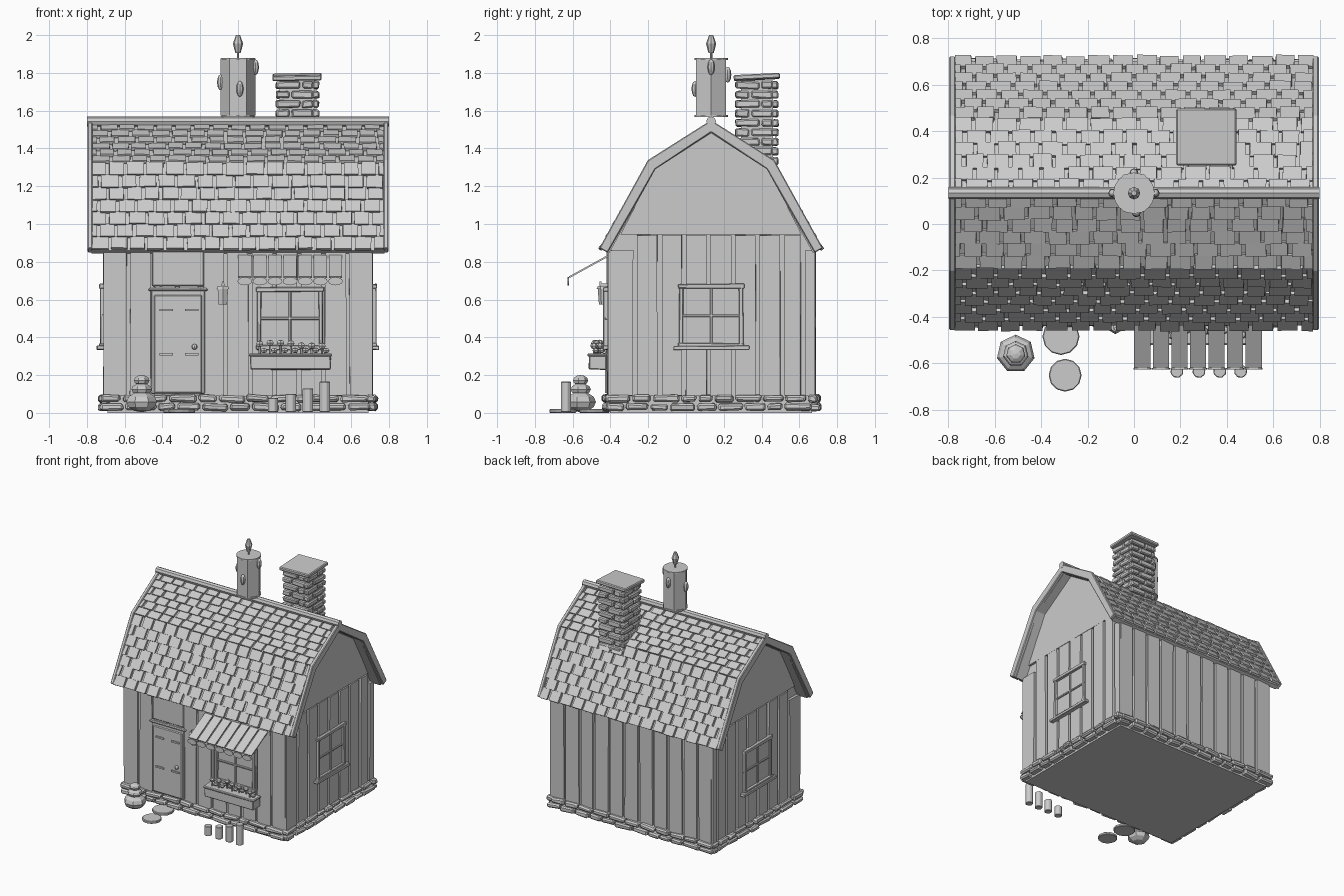
import bpy, bmesh, math, random
from mathutils import Matrix, Vector

if "Cube" in bpy.data.objects:
    bpy.data.objects.remove(bpy.data.objects["Cube"])
random.seed(4)
R = random.uniform
CY = 0.133  # y of the ridge


def rot(a, axis):
    return Matrix.Rotation(a, 4, axis)


def box(bm, c, s, m=None, jit=0.0):
    mat = Matrix.Translation(c) @ (m or Matrix()) @ Matrix.Diagonal((*s, 1))
    vs = bmesh.ops.create_cube(bm, size=1, matrix=mat)['verts']
    for v in vs:
        v.co += Vector((R(-jit, jit), R(-jit, jit), R(-jit, jit)))


def span(bm, x0, x1, y0, y1, z0, z1, jit=0.0):
    box(bm, ((x0 + x1) / 2, (y0 + y1) / 2, (z0 + z1) / 2), (x1 - x0, y1 - y0, z1 - z0), None, jit)


def cyl(bm, c, r, h, n=12, m=None, r2=None):
    bmesh.ops.create_cone(bm, cap_ends=True, segments=n, radius1=r, radius2=r if r2 is None else r2,
                          depth=h, matrix=Matrix.Translation(c) @ (m or Matrix()))


def ball(bm, c, s, u=8, v=6):
    bmesh.ops.create_uvsphere(bm, u_segments=u, v_segments=v, radius=1,
                              matrix=Matrix.Translation(c) @ Matrix.Diagonal((*s, 1)))


def done(bm, name, bevel=0.0, smooth=False, m=None):
    if m:
        bm.transform(m)
    bmesh.ops.recalc_face_normals(bm, faces=bm.faces[:])
    me = bpy.data.meshes.new(name)
    bm.to_mesh(me)
    bm.free()
    ob = bpy.data.objects.new(name, me)
    bpy.context.collection.objects.link(ob)
    if bevel:
        b = ob.modifiers.new("edge", 'BEVEL')
        b.width, b.segments = bevel, 1
    if smooth:
        bpy.ops.object.select_all(action='DESELECT')
        ob.select_set(True)
        bpy.context.view_layer.objects.active = ob
        bpy.ops.object.shade_smooth_by_angle(angle=math.radians(40))
    return ob


def prism(bm, pts, x0, x1):
    a = [bm.verts.new((x0, y, z)) for y, z in pts]
    b = [bm.verts.new((x1, y, z)) for y, z in pts]
    bm.faces.new(a)
    bm.faces.new(b[::-1])
    for i in range(len(pts)):
        j = (i + 1) % len(pts)
        bm.faces.new((a[i], b[i], b[j], a[j]))


def arch(half):  # half profile (eave, knee, ridge) mirrored about the ridge
    return [(CY - d, z) for d, z in half] + [(CY + d, z) for d, z in half[-2::-1]]


# house core and plain gable panels
bm = bmesh.new()
prism(bm, arch([(.535, .0), (.535, .86), (.3, 1.30), (0, 1.49)]), -.69, .69)
done(bm, "house_core")
bm = bmesh.new()
for s in (-1, 1):
    prism(bm, arch([(.48, .945), (.3, 1.29), (0, 1.48)]), s * .68, s * .708)
done(bm, "gable_panels")

# vertical wall planks with gaps
bm = bmesh.new()
for i in range(11):
    w = 1.42 / 11
    x = -.71 + i * w
    g = R(.008, .012)
    span(bm, x + g, x + w - g, .66, .685, .09, .86, .003)
    span(bm, x + g, x + w - g, -.415, -.39, .09, .86, .003)
for s in (-1, 1):
    edges = [-.412] + [-.27 + i * .13 for i in range(7)] + [.62, .682]
    for i, (a, b) in enumerate(zip(edges, edges[1:])):
        g = R(.009, .013)
        top = .86 if i in (0, 8) else .94
        span(bm, min(s * .68, s * .712), max(s * .68, s * .712),
             a + (g if i else 0), b - (g if i < 8 else 0), .09, top, .002)
done(bm, "wall_planks")

# foundation stones, two courses on four sides
bm = bmesh.new()
for course, z in enumerate((.032, .076)):
    for horiz, a0, a1, fixed in ((1, -.73, .73, -.41), (1, -.73, .73, .68), (0, -.43, .70, -.705), (0, -.43, .70, .705)):
        a = a0
        while a < a1 - .04:
            w = min(R(.08, .16), a1 - a)
            d = R(.045, .07)
            size = (w - .012, d, .037) if horiz else (d, w - .012, .037)
            c = (a + w / 2, fixed, z) if horiz else (fixed, a + w / 2, z)
            box(bm, c, size, rot(R(-.07, .07), 'Y'), .005)
            a += w
done(bm, "foundation_stones", .01)

# roof slab and barge boards
bm = bmesh.new()
prism(bm, arch([(.57, .86), (.315, 1.315), (0, 1.515)]) + arch([(.54, .845), (.295, 1.29), (0, 1.48)])[::-1], -.775, .775)
done(bm, "roof_slab")
bm = bmesh.new()
for s in (-1, 1):
    prism(bm, arch([(.592, .872), (.335, 1.338), (0, 1.55)]) + arch([(.548, .848), (.295, 1.29), (0, 1.485)])[::-1],
          s * .77, s * .797)
done(bm, "barge_boards", .005)
bm = bmesh.new()
cyl(bm, (0, CY, 1.543), .026, 1.6, 8, rot(math.pi / 2, 'Y'))
done(bm, "ridge_beam", smooth=True)

# shingles in staggered rows on all four slopes
bm = bmesh.new()
for s in (-1, 1):
    for (d0, z0), (d1, z1), rows in (((.577, .86), (.317, 1.318), 7), ((.317, 1.318), (0, 1.52), 6)):
        p0, p1 = Vector((0, CY + s * d0, z0)), Vector((0, CY + s * d1, z1))
        d = p1 - p0
        step = d.length / rows
        n = Vector((0, s * d.z, abs(d.y))).normalized()
        m = rot(math.atan2(d.z, d.y) + s * .12, 'X')
        for r in range(rows):
            x = -.775 - (r % 2) * .05
            while x < .76:
                w = R(.09, .11)
                a, b = max(x, -.772), min(x + w - R(.013, .02), .772)
                if b - a > .02:
                    c = p0 + d * ((r + R(.5, .56)) / rows) + n * R(.005, .010)
                    c.x = (a + b) / 2
                    box(bm, c, (b - a, step * R(1.0, 1.1), .016), m, .0015)
                x += w
done(bm, "roof_shingles")

# brick chimney with slab cap
bm = bmesh.new()
span(bm, .22, .415, .29, .46, 1.2, 1.76)
done(bm, "chimney_core")
bm = bmesh.new()
for r in range(10):
    z = 1.285 + r * .05
    for k in range(4):
        m = Matrix.Translation((.315, .375, z)) @ rot(k * math.pi / 2, 'Z')
        cut = .02 if r % 2 else -.035
        for a, b in ((-.112, cut - .006), (cut + .006, .082)):
            box(bm, m @ Vector(((a + b) / 2, -.096, 0)), (b - a, .035, .039), m.to_3x3().to_4x4(), .004)
done(bm, "chimney_bricks", .007)
bm = bmesh.new()
box(bm, (.312, .375, 1.778), (.26, .245, .028), rot(.05, 'X') @ rot(-.02, 'Y'))
done(bm, "chimney_cap", .006)

# six-sided candle on the ridge with wax drips and flame
bm = bmesh.new()
cyl(bm, (0, CY, 1.725), .092, .30, 6, rot(math.pi / 2, 'Z'))
for z in (1.572, 1.873):
    cyl(bm, (0, CY, z), .089, .012, 16)
done(bm, "candle")
bm = bmesh.new()
for x, y, z in ((.01, -.085, 1.715), (.092, 0, 1.83), (-.092, 0, 1.75), (0, .088, 1.79)):
    ball(bm, (x, CY + y, z), (.019, .019, .042))
done(bm, "wax_drips", smooth=True)
bm = bmesh.new()
cyl(bm, (0, CY, 1.895), .006, .04, 6)
cyl(bm, (0, CY, 1.93), .014, .05, 8, None, .027)
cyl(bm, (0, CY, 1.9775), .027, .045, 8, None, .011)
done(bm, "flame")


def window(name, m, w, h, sill):
    bm = bmesh.new()
    t = .022
    span(bm, -w / 2, w / 2, -.006, .02, -h / 2, h / 2)
    for s in (-1, 1):
        box(bm, (s * (w - t) / 2, -.006, 0), (t, .034, h), None, .003)
        box(bm, (0, -.008, s * (h - t) / 2), (w + .01, .036, t), None, .003)
    span(bm, -.007, .007, -.015, 0, -h / 2, h / 2)
    span(bm, -w / 2, w / 2, -.015, 0, -.007, .007)
    if sill:
        box(bm, (0, -.01, -h / 2 - .003), (w + .06, .06, .022), None, .003)
    done(bm, name, .003, m=m)


window("front_window", Matrix.Translation((.275, -.415, .5)), .35, .33, False)
for s, side in ((1, "right"), (-1, "left")):
    window(side + "_window", Matrix.Translation((s * .708, CY, .515)) @ rot(s * math.pi / 2, 'Z'), .34, .335, True)

# door, frame, panel above, hinges and knob
bm = bmesh.new()
span(bm, -.46, -.175, -.424, -.40, .1, .655)
span(bm, -.475, -.16, -.432, -.40, .645, .66)
span(bm, -.455, -.18, -.42, -.40, .67, .86)
done(bm, "door_frame", .006)
bm = bmesh.new()
span(bm, -.445, -.19, -.43, -.41, .105, .625)
done(bm, "door", .006)
bm = bmesh.new()
for z in (.545, .31):
    for x in (-.38, -.245):
        box(bm, (x, -.433, z), (.07, .014, .012))
ball(bm, (-.23, -.438, .35), (.015, .015, .015))
done(bm, "door_hinges_and_knob")

# lantern beside the door
bm = bmesh.new()
cyl(bm, (-.08, -.435, .615), .026, .08, 6, None, .032)
cyl(bm, (-.08, -.435, .664), .04, .018, 6, None, .03)
span(bm, -.088, -.072, -.455, -.40, .672, .684)
span(bm, -.085, -.075, -.457, -.447, .67, .695)
done(bm, "lantern")

# awning slats with scalloped hem
bm = bmesh.new()
tilt = math.atan2(.11, .20)
for i in range(7):
    box(bm, (.036 + i * .08, -.515, .775), (.07, .235, .009), rot(tilt, 'X'))
done(bm, "awning_slats")
bm = bmesh.new()
for i in range(7):
    m = rot(math.pi / 2, 'X') @ Matrix.Diagonal((1, .55, 1, 1))
    cyl(bm, (.036 + i * .08, -.624, .697), .039, .008, 12, m)
done(bm, "awning_scallops")

# flower box and blossoms
bm = bmesh.new()
span(bm, .065, .49, -.515, -.42, .23, .31, .003)
span(bm, .057, .498, -.522, -.42, .298, .315, .002)
done(bm, "flower_box", .005)
bm = bmesh.new()
for i in range(7):
    x = .115 + i * .055
    y, z = R(-.5, -.455), R(.35, .37)
    cyl(bm, (x, y, .33), .006, .06, 5)
    ball(bm, (x, y, z), (.022, .02, .018), 6, 4)
    ball(bm, (x + .022, y + .01, .33), (.02, .018, .014), 6, 4)
done(bm, "flowers")

# garden posts, stepping stones and stacked stones
bm = bmesh.new()
for x, h in ((.185, .075), (.28, .095), (.37, .125), (.46, .16)):
    cyl(bm, (x, -.635, h / 2 + .005), .029, h, 8, rot(.3, 'Z'))
done(bm, "garden_posts", .003)
bm = bmesh.new()
cyl(bm, (-.315, -.485, .01), .08, .02, 12)
cyl(bm, (-.297, -.652, .01), .071, .02, 12)
done(bm, "stepping_stones", .004)
bm = bmesh.new()
for z, r, h in ((.058, .083, .054), (.125, .056, .032), (.172, .042, .028)):
    ball(bm, (-.51, -.56, z), (r, r, h), 7, 6)
done(bm, "stacked_stones")
